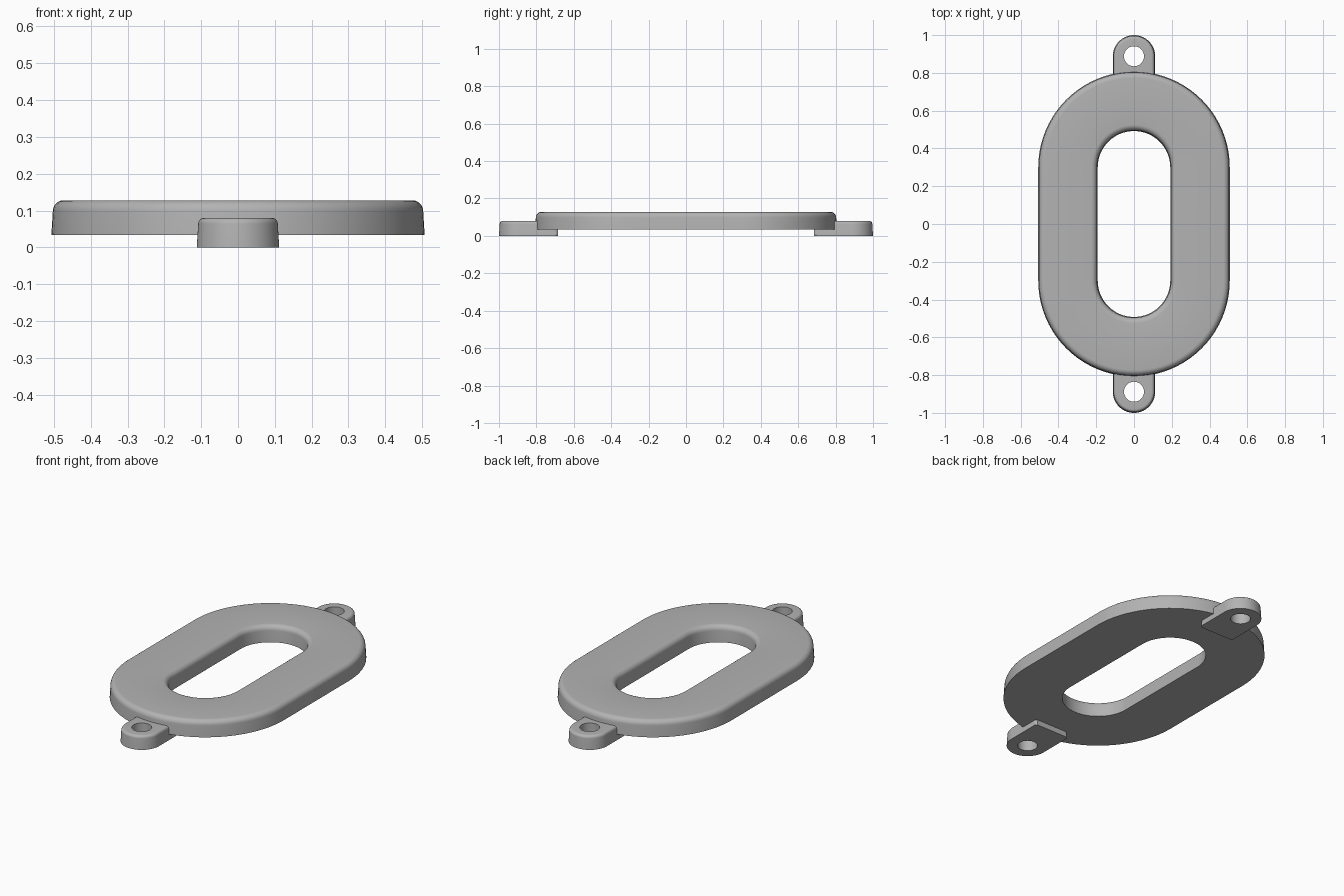
import bpy
import bmesh
from math import sin, cos, pi, radians

if "Cube" in bpy.data.objects:
    bpy.data.objects.remove(bpy.data.objects["Cube"], do_unlink=True)

grey = bpy.data.materials.new("matte_grey")
grey.use_nodes = True
GREY = (0.45, 0.45, 0.45, 1)
grey.diffuse_color = GREY
grey.node_tree.nodes["Principled BSDF"].inputs["Base Color"].default_value = GREY


def skin_loops(name, loops):
    """Join a closed cycle of equal-length point loops into a ring-shaped solid."""
    bm = bmesh.new()
    rings = [[bm.verts.new(p) for p in loop] for loop in loops]
    count = len(rings[0])
    for k, ring in enumerate(rings):
        after = rings[(k + 1) % len(rings)]
        for i in range(count):
            j = (i + 1) % count
            bm.faces.new((ring[i], ring[j], after[j], after[i]))
    bmesh.ops.recalc_face_normals(bm, faces=bm.faces)
    mesh = bpy.data.meshes.new(name)
    bm.to_mesh(mesh)
    bm.free()
    mesh.materials.append(grey)
    obj = bpy.data.objects.new(name, mesh)
    bpy.context.collection.objects.link(obj)
    bpy.ops.object.select_all(action="DESELECT")
    obj.select_set(True)
    bpy.context.view_layer.objects.active = obj
    bpy.ops.object.shade_smooth_by_angle(angle=radians(35))
    return obj


def fillet(edge, top, radius, direction, steps=6):
    """Quarter-round profile from a side wall up to the top face."""
    centre = edge + direction * radius
    angles = [pi / 2 * k / steps for k in range(steps + 1)]
    return [(centre - direction * radius * cos(a), top - radius + radius * sin(a))
            for a in angles]


# Ring body: a drafted, top-rounded section swept around a stadium
BOTTOM, TOP, HALF_STRAIGHT, ARC = 0.033, 0.128, 0.3, 40


def stadium(radius, z):
    points = []
    for end in (0, 1):
        shift = HALF_STRAIGHT if end == 0 else -HALF_STRAIGHT
        for k in range(ARC + 1):
            a = pi * (end + k / ARC)
            points.append((radius * cos(a), shift + radius * sin(a), z))
    return points


outer = [(0.507, BOTTOM)] + fillet(0.503, TOP, 0.03, -1)
inner = [(0.192, BOTTOM)] + fillet(0.196, TOP, 0.03, 1)
skin_loops("ring_body", [stadium(r, z) for r, z in outer + inner[::-1]])

# Mounting tabs: round outer end, square inner end, through hole
HOLE_Y, HOLE_R, TAB_TOP, REACH, STEPS = 0.888, 0.053, 0.08, 0.205, 96


def tab_outline(half_width, z, side):
    points = []
    for k in range(STEPS):
        a = 2 * pi * k / STEPS
        c, s = cos(a), sin(a)
        dist = half_width
        if s < 0:
            dist = min(half_width / max(abs(c), 1e-6), (REACH + half_width - 0.112) / -s)
        points.append((dist * c, side * (HOLE_Y + dist * s), z))
    return points


def hole_circle(z, side):
    return [(HOLE_R * cos(2 * pi * k / STEPS),
             side * (HOLE_Y + HOLE_R * sin(2 * pi * k / STEPS)), z)
            for k in range(STEPS)]


for name, side in (("front_tab", -1), ("back_tab", 1)):
    section = [(0.112, 0)] + fillet(0.108, TAB_TOP, 0.016, -1)
    loops = [tab_outline(w, z, side) for w, z in section]
    loops += [hole_circle(TAB_TOP, side), hole_circle(0, side)]
    skin_loops(name, loops)
